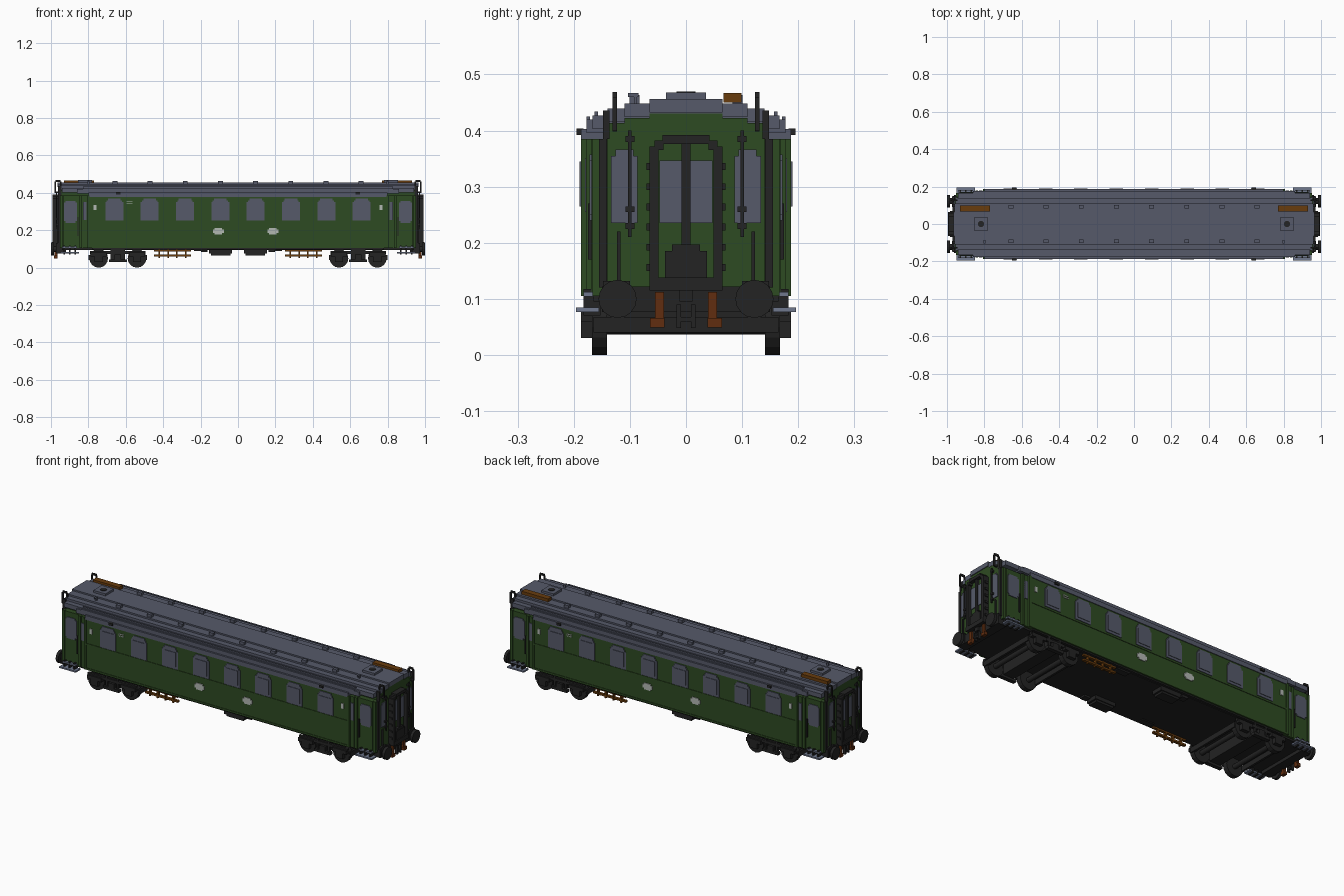
import bpy, bmesh, math
from mathutils import Matrix, Vector

cube = bpy.data.objects.get("Cube")
if cube:
    bpy.data.objects.remove(cube, do_unlink=True)


def material(name, red, green, blue):
    colour = (red, green, blue, 1)
    made = bpy.data.materials.new(name)
    made.use_nodes = True
    made.diffuse_color = colour
    made.node_tree.nodes["Principled BSDF"].inputs["Base Color"].default_value = colour
    return made


GREEN = material("coach green", .027, .069, .016)
GREY = material("slate grey", .093, .102, .144)
BLACK = material("underframe black", .017, .017, .017)
WOOD = material("walkway brown", .14, .045, .004)
RUST = material("hose rust", .12, .027, .005)
PALE = material("marking pale grey", .45, .48, .45)
STEEL = material("step steel", .16, .19, .27)

# Symmetry sets as (x sign, y sign)
ENDS = [(1, 1), (-1, 1)]
SIDES = [(1, 1), (1, -1)]
TURN = [(1, 1), (-1, -1)]
ALL = ENDS + [(1, -1), (-1, -1)]
ONE = [(1, 1)]

# Main levels and planes
SIDE = .187
SKIN = SIDE - .004
END = .96
FLOOR = .105
EAVE = .385
WHEEL_RADIUS = .05
AXLES = (.54, .745)
parts = {}


def part(name, mat):
    """Mesh that collects every piece of one named part."""
    return parts.setdefault(name, (bmesh.new(), mat))[0]


def about(centre, half):
    return (centre - half, centre + half)


def across(half):
    return about(0, half)


def box(name, mat, x, y, z, copies=ONE):
    """Add a box spanning the three ranges, repeated over its symmetry copies."""
    size = Matrix.Diagonal((x[1] - x[0], y[1] - y[0], z[1] - z[0], 1))
    mid = Vector((sum(x), sum(y), sum(z))) / 2
    for flip_x, flip_y in copies:
        place = Matrix.Translation((mid.x * flip_x, mid.y * flip_y, mid.z))
        bmesh.ops.create_cube(part(name, mat), size=1, matrix=place @ size)


def disc(name, mat, centre, radius, depth, axis, copies):
    """Add a cylinder along the given axis, repeated over its symmetry copies."""
    turn = Vector((0, 0, 1)).rotation_difference(axis).to_matrix().to_4x4()
    x, y, z = centre
    for flip_x, flip_y in copies:
        place = Matrix.Translation((x * flip_x, y * flip_y, z))
        bmesh.ops.create_cone(part(name, mat), cap_ends=True, segments=16, radius1=radius,
                              radius2=radius, depth=depth, matrix=place @ turn)


ALONG, SIDEWAYS, UP = Matrix.Identity(3)


def roof_height(half_width):
    return .4 + .06 * math.sqrt(1 - (half_width / SIDE) ** 2)


# Body shell: the width steps in towards the entrances
for length, width in ((.8, SKIN), (.83, .176), (.935, .168), (.95, .156)):
    box("body_shell", GREEN, across(length), across(width), (FLOOR, EAVE))
for step, width in enumerate((.14, .11, .065)):
    top = roof_height(width) - .026
    box("body_shell", GREEN, across(END + step / 1000), across(width), (FLOOR, top))
for height in (FLOOR, .24):
    box("belt_rail", GREEN, across(.8), across(SIDE - .001), (height, height + .01))
for x, y in ((.8, SIDE), (.84, .178), (.946, .167)):
    box("corner_pillars", GREEN, about(x, .007), (y - .02, y), (FLOOR, EAVE), ALL)

# Stepped roof, each layer narrower and longer than the one below
layers = zip((.8, .86, .94, .955, END, .965), (SIDE, .177, .167, .14, .11, .065))
for length, width in layers:
    top = max(roof_height(width), .403)
    box("roof", GREY, across(length), across(width), (top - .024, top))
for y in (.16, .174):
    top = roof_height(y) + .003
    box("roof_gutter", GREY, across(.83), about(y, .003), (top - .02, top), SIDES)
for i in range(8):
    box("roof_vents", GREY, about(.188 * (i - 3.5), .013), about(.092, .009), (.445, .463), SIDES)
box("roof_hatch", GREY, about(.818, .037), across(.036), (.45, .468), ENDS)
disc("hatch_cap", BLACK, (.818, 0, .466), .017, .008, UP, ENDS)
box("roof_walkway", WOOD, about(.85, .08), about(.083, .016), (.45, .467), ENDS)
box("roof_pipe", GREY, about(.8, .005), about(-.09, .003), (.44, .467), ENDS)
box("roof_pipe", GREY, about(.8, .005), about(-.094, .009), (.46, .467), ENDS)
box("roof_side_lamp", BLACK, about(.64, .012), (SKIN, .195), (.392, .404), ALL)

# Side windows: frame plates with stepped shoulders and a raised pane
for i in range(8):
    x = .189 * (i - 3.5)
    for trim in range(3):
        frame_top = .35 + trim / 100
        box("window_frames", GREY, about(x, .048 - trim * .007), (.18, SIDE), (.252, frame_top), SIDES)
    box("window_panes", GREY, about(x, .036), (.18, SIDE + .003), (.265, .345), SIDES)
box("lavatory_windows", GREY, about(.82, .01), (.17, .18), (.255, .35), ALL)
box("door_windows", GREY, about(.896, .034), (.16, .172), (.25, .348), ALL)
box("door_windows", GREY, about(.896, .026), (.16, .172), (.24, .357), ALL)
box("door_handrails", BLACK, about(.856, .003), (.165, .175), (.17, .27), ALL)
box("end_windows", GREY, (.955, END + .004), about(.11, .024), (.235, .355), ALL)
box("end_windows", GREY, (.955, END + .004), about(.11, .016), (.235, .366), ALL)

# Painted markings
for x in (.105, -SIDE):
    box("side_crests", PALE, about(x, .029), (.18, SIDE), about(.195, .01), TURN)
    box("side_crests", PALE, about(x, .02), (.18, SIDE), about(.195, .018), TURN)
box("class_marks", PALE, about(.765, .008), (.18, SIDE), about(.322, .014), ALL)
for z in (.345, .355):
    box("small_marks", PALE, about(.58, .015), (.18, SIDE), about(z, .002), TURN)

# Gangway with stepped arch, door and centre strip
RING = (.955, .993)
box("gangway_frame", BLACK, RING, (.049, .065), (.12, .372), ALL)
box("gangway_frame", BLACK, RING, (.04, .056), (.365, .382), ALL)
box("gangway_frame", BLACK, RING, across(.042), (.376, .392), ENDS)
box("gangway_strip", BLACK, (END, .985), across(.008), (.19, .38), ENDS)
box("gangway_sill", BLACK, (END, .995), across(.065), (.115, .138), ENDS)
box("gangway_footplate", BLACK, (END, .99), across(.037), (.13, .185), ENDS)
box("gangway_footplate", BLACK, (END, .988), across(.025), (.18, .197), ENDS)
for i in range(6):
    box("gangway_ribs", BLACK, about(.975, .01), (.06, .07), about(.156 + i * .036, .006), ALL)
box("gangway_door", GREEN, (END, .972), across(.05), (.13, .38), ENDS)
box("gangway_window", GREY, (END, .977), across(.047), (.235, .347), ENDS)

# End handrails, cables and lamp irons
box("end_handrails", BLACK, about(.971, .003), about(.1, .003), (.21, .4), ALL)
for z in (.23, .26, EAVE):
    box("end_handrails", BLACK, (END, .974), about(.1, .008), about(z, .005), ALL)
box("end_cables", BLACK, (END, .968), about(.12, .003), (.13, .22), ALL)
box("corner_posts", BLACK, (.945, END + .002), about(.148, .007), (.12, EAVE), ALL)
box("corner_posts", BLACK, (.945, END + .003), about(.142, .006), (EAVE, .436), ALL)
for x in (.949, .977):
    box("lamp_irons", BLACK, about(x, .004), about(.127, .004), (.4, .46), ALL)
for z in (.403, .464):
    box("lamp_irons", BLACK, (.95, .977), about(.127, .004), about(z, .005), ALL)

# Underframe, headstock and coupling gear
box("underframe", BLACK, across(.94), across(.165), (.095, .108), ONE)
box("underframe", BLACK, across(.78), across(.178), (.098, .108), ONE)
box("headstock", BLACK, (.92, .97), across(.15), (.077, .122), ENDS)
box("coupling_hook", BLACK, (.97, .982), across(.012), (.095, .116), ENDS)
box("coupling_links", BLACK, (.968, .982), about(.013, .004), (.048, .09), ALL)
box("coupling_links", BLACK, (.968, .982), across(.017), about(.064, .004), ENDS)
box("buffer_mounts", BLACK, (.94, .972), about(.124, .024), (.077, .132), ALL)
disc("buffer_shanks", BLACK, (.975, .122, .1), .016, .04, ALONG, ALL)
disc("buffer_heads", BLACK, (.992, .122, .1), .034, .016, ALONG, ALL)
box("brake_hoses", RUST, (.965, .98), about(.047, .008), (.06, .112), ALL)
box("brake_hoses", RUST, (.965, .984), about(.051, .013), (.049, .066), ALL)

# Entrance steps
box("entrance_steps", STEEL, about(.9, .05), (.155, .196), about(.081, .004), ALL)
box("entrance_steps", STEEL, about(.9, .04), (.155, SKIN), about(.108, .004), ALL)
for x in (.87, .9, .93):
    box("step_brackets", BLACK, about(x, .004), (.152, SKIN), (.07, .118), ALL)

# Bogies
middle = sum(AXLES) / 2
OUTER = (.165, SIDE)
BAR = (.165, .178)
for x in AXLES:
    disc("wheels", BLACK, (x, .154, WHEEL_RADIUS), WHEEL_RADIUS, .027, SIDEWAYS, ALL)
    disc("axles", BLACK, (x, 0, WHEEL_RADIUS), .013, .3, SIDEWAYS, ENDS)
    box("axle_boxes", BLACK, about(x, .022), OUTER, (.03, .075), ALL)
    box("axle_springs", BLACK, about(x, .043), OUTER, (.06, .08), ALL)
box("bogie_frames", BLACK, about(middle, .148), BAR, about(.08, .008), ALL)
box("bogie_frames", BLACK, about(middle, .048), OUTER, (.03, .045), ALL)
box("bogie_springs", BLACK, about(middle, .018), OUTER, (.04, .07), ALL)
for offset in (-.033, .033):
    box("bogie_frames", BLACK, about(middle + offset, .005), BAR, (.03, .1), ALL)
box("bogie_crossbeams", BLACK, about(middle, .033), across(.17), (.042, .1), ENDS)
for offset in (-.15, .15):
    box("bogie_crossbeams", BLACK, about(middle + offset, .006), across(.165), (.04, .068), ENDS)

# Underfloor tanks and timber racks, diagonally opposite
box("underfloor_tanks", BLACK, about(-.093, .062), (.1, .165), (.075, .1), TURN)
box("underfloor_tanks", BLACK, about(-.093, .052), (.105, .16), (.064, .08), TURN)
box("underfloor_gear", BLACK, about(-.18, .018), (.13, .165), (.085, .1), TURN)
box("underfloor_gear", BLACK, about(.2, .035), (.13, .165), (.09, .1), TURN)
for z in (.065, .092):
    box("timber_racks", WOOD, about(.35, .1), (.15, .165), about(z, .005), TURN)
for i in range(4):
    box("timber_racks", WOOD, about(.28 + i * .047, .004), (.15, .167), (.053, .102), TURN)

# Store each collected part as one object
for name, (mesh, mat) in parts.items():
    data = bpy.data.meshes.new(name)
    mesh.to_mesh(data)
    mesh.free()
    data.materials.append(mat)
    bpy.context.collection.objects.link(bpy.data.objects.new(name, data))
